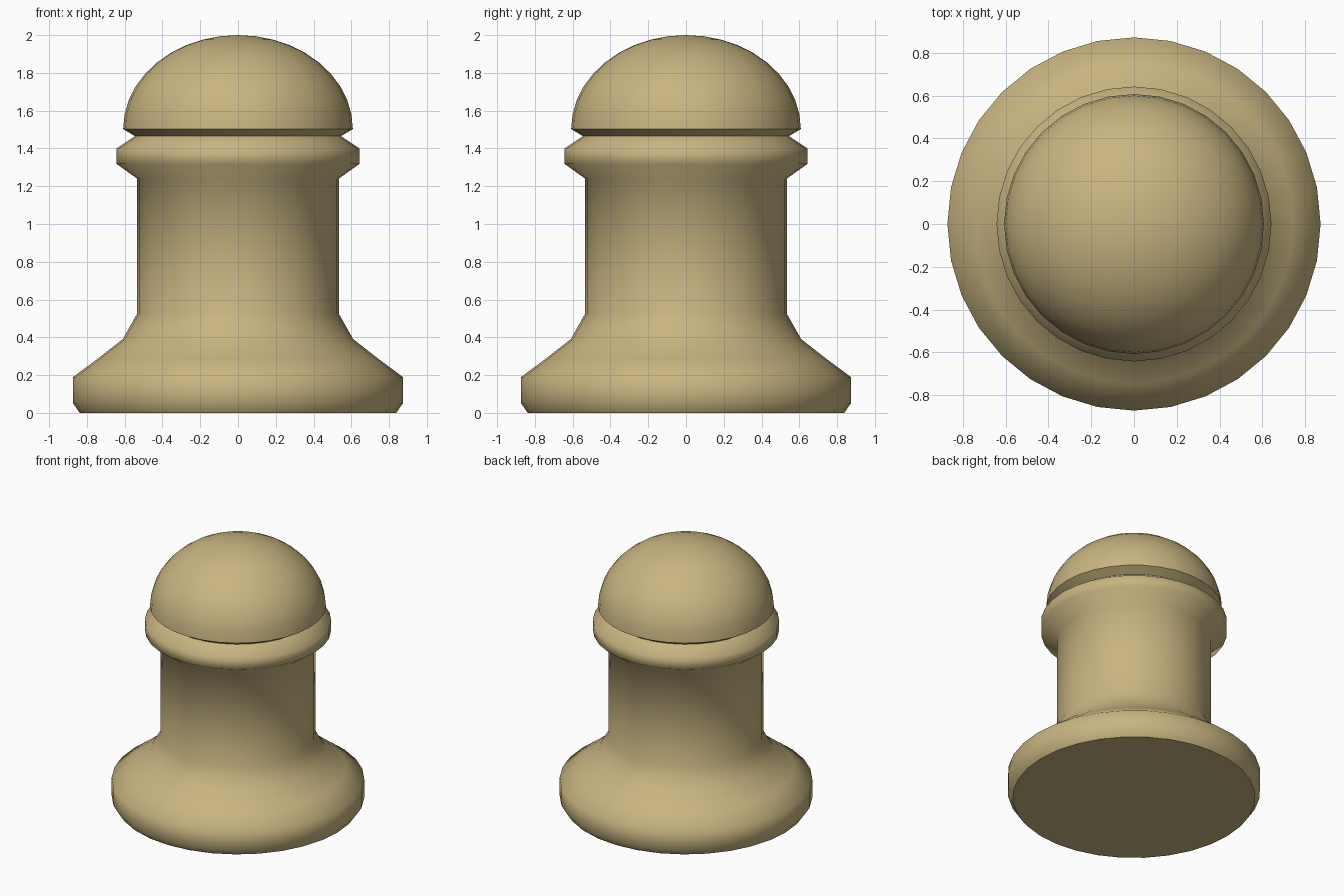
import bpy, bmesh, math

if "Cube" in bpy.data.objects:
    bpy.data.objects.remove(bpy.data.objects["Cube"])

SIDES = 32
tan = bpy.data.materials.new("warm_tan")
tan.diffuse_color = (0.58, 0.46, 0.22, 1)
tan.use_nodes = True
tan.node_tree.nodes["Principled BSDF"].inputs["Base Color"].default_value = tan.diffuse_color


def lathe(name, profile):
    """Revolve (radius, z) points around z; radius 0 becomes a pole."""
    bm = bmesh.new()
    verts = [bm.verts.new((r, 0, z)) for r, z in profile]
    edges = [bm.edges.new(pair) for pair in zip(verts, verts[1:])]
    bmesh.ops.spin(bm, geom=verts + edges, cent=(0, 0, 0), axis=(0, 0, 1),
                   angle=2 * math.pi, steps=SIDES, use_merge=False)
    bmesh.ops.remove_doubles(bm, verts=bm.verts, dist=1e-4)
    # close any open ends
    rims = [e for e in bm.edges if e.is_boundary]
    if rims:
        bmesh.ops.holes_fill(bm, edges=rims, sides=0)
    bmesh.ops.recalc_face_normals(bm, faces=bm.faces)
    mesh = bpy.data.meshes.new(name)
    bm.to_mesh(mesh)
    bm.free()
    mesh.materials.append(tan)
    obj = bpy.data.objects.new(name, mesh)
    bpy.context.collection.objects.link(obj)
    bpy.ops.object.select_all(action='DESELECT')
    obj.select_set(True)
    bpy.context.view_layer.objects.active = obj
    bpy.ops.object.shade_smooth_by_angle(angle=math.radians(60))
    # flat end caps stay flat
    for p in mesh.polygons:
        if len(p.vertices) > 4:
            p.use_smooth = False
    return obj


# flared foot, straight column and collar
lathe("column_body", [
    (0.838, 0), (0.873, 0.05), (0.873, 0.19), (0.745, 0.285),
    (0.61, 0.39), (0.534, 0.525), (0.534, 1.24), (0.643, 1.318),
    (0.643, 1.40), (0.545, 1.465)])

# domed cap with a bevelled underside meeting the groove
dome = [(0.608 * math.cos(a), 1.503 + 0.497 * math.sin(a))
        for a in (math.pi / 2 * i / 10 for i in range(10))]
lathe("dome_cap", [(0.545, 1.465)] + dome + [(0, 2.0)])
